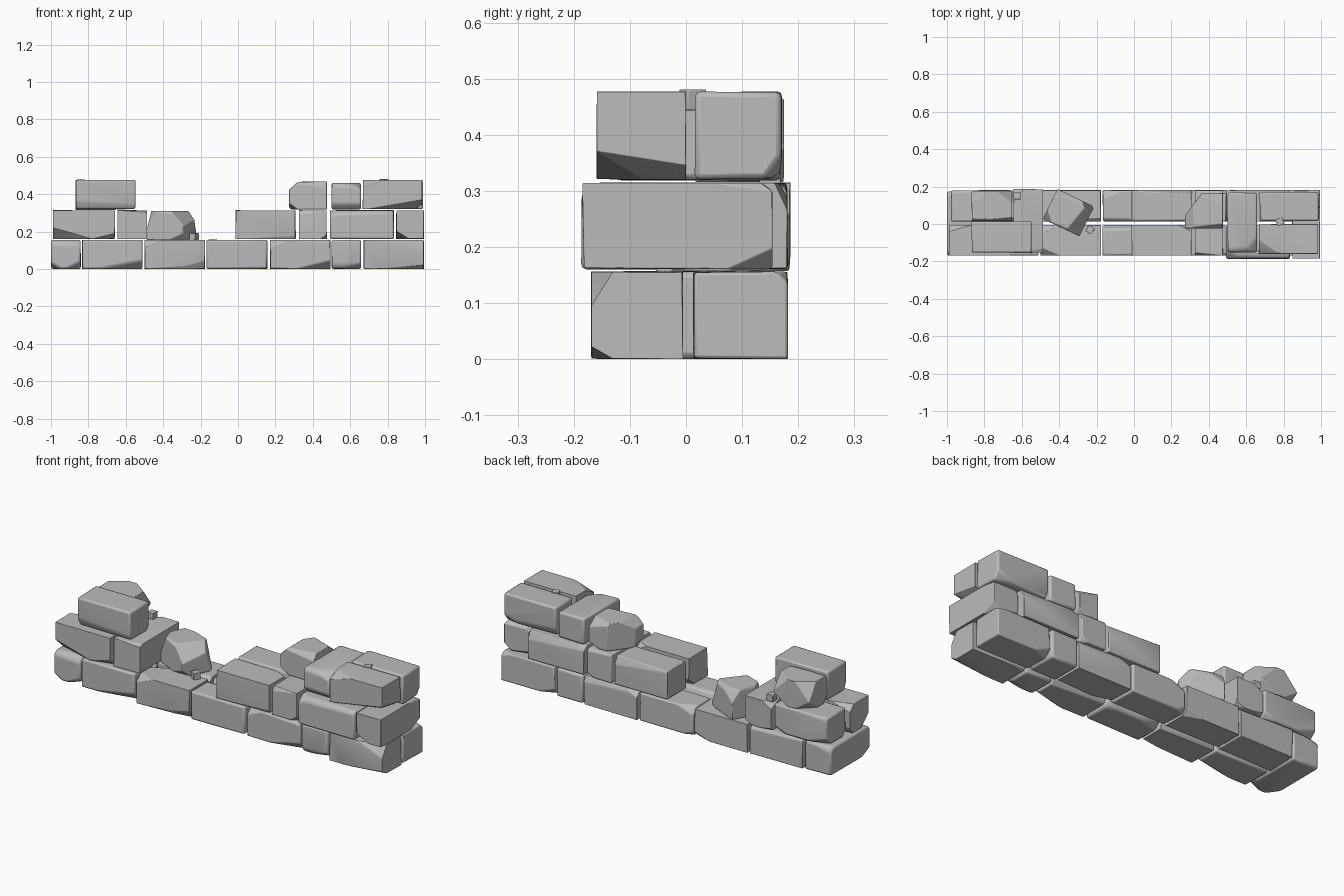
import bpy, bmesh, random
from mathutils import Vector, Matrix

random.seed(7)
default = bpy.data.objects.get("Cube")
if default:
    bpy.data.objects.remove(default, do_unlink=True)

# One flat stone colour
stone_grey = bpy.data.materials.new("stone_grey")
stone_grey.use_nodes = True
colour = (0.5, 0.5, 0.5, 1)
stone_grey.diffuse_color = colour
stone_grey.node_tree.nodes["Principled BSDF"].inputs["Base Color"].default_value = colour


def chop(bm, direction, depth):
    """Slice a unit block by a plane lying `depth` inside its corner or edge."""
    n = Vector(direction)
    reach = sum(abs(c) for c in n) - depth
    geom = bm.verts[:] + bm.edges[:] + bm.faces[:]
    bmesh.ops.bisect_plane(bm, geom=geom, plane_co=n * (reach / n.length_squared),
                           plane_no=n, clear_outer=True)
    rim = [e for e in bm.edges if e.is_boundary]
    if rim:
        bmesh.ops.holes_fill(bm, edges=rim, sides=0)


def sign():
    return random.choice((-1, 1))


def stone(name, xs, ys, zs, chips=(), yaw=0, wear=4, bevel=0.011):
    """A rough hewn block filling the given ranges, with large chips then random wear."""
    bm = bmesh.new()
    bmesh.ops.create_cube(bm, size=2)
    for v in bm.verts:
        v.co *= 1 - random.uniform(0, 0.03)
    for direction, depth in chips:
        chop(bm, direction, depth)
    for i in range(wear):
        if i % 2:   # knocked corner
            n = (sign() * random.uniform(0.5, 1), sign(), sign())
            chop(bm, n, random.uniform(0.25, 0.6))
        else:       # worn long edge
            n = (random.uniform(-0.12, 0.12), sign(), sign() * random.uniform(0.4, 1))
            chop(bm, n, random.uniform(0.12, 0.3))
    ranges = (xs, ys, zs)
    size = [(hi - lo) / 2 for lo, hi in ranges]
    centre = [(hi + lo) / 2 for lo, hi in ranges]
    bm.transform(Matrix.Diagonal((*size, 1)))
    bmesh.ops.rotate(bm, verts=bm.verts, matrix=Matrix.Rotation(yaw, 3, "Z"))
    bmesh.ops.recalc_face_normals(bm, faces=bm.faces)
    mesh = bpy.data.meshes.new(name)
    bm.to_mesh(mesh)
    bm.free()
    mesh.materials.append(stone_grey)
    obj = bpy.data.objects.new(name, mesh)
    obj.location = centre
    bpy.context.collection.objects.link(obj)
    mod = obj.modifiers.new("worn_edges", "BEVEL")
    mod.width = bevel
    mod.segments = 2
    mod.limit_method = "ANGLE"
    mod.angle_limit = 0.35
    bpy.ops.object.select_all(action="DESELECT")
    obj.select_set(True)
    bpy.context.view_layer.objects.active = obj
    bpy.ops.object.shade_smooth_by_angle(angle=0.6)
    return obj


FRONT, BACK, FULL = (-0.17, -0.005), (0.012, 0.182), (-0.17, 0.175)
LOW, MID, TOP = (0, 0.157), (0.16, 0.315), (0.32, 0.478)

# Bottom course: one through stone, then two matching faces of blocks
stone("bottom_end_stone", (-1, -0.84), FULL, LOW, [((0.5, -1, -1), 0.5)])
joints = [(-0.835, -0.51), (-0.5, -0.175), (-0.17, 0.16), (0.17, 0.495),
          (0.5, 0.66), (0.67, 0.995)]
big_chips = {
    0: [((0.4, -1, -1), 0.6)],
    1: [((0.3, -1, -0.6), 0.35)],
    3: [((0.5, -1, -1), 0.6)],
    4: [((0.2, -0.6, -1), 0.4)],
    5: [((0.5, -1, 0.6), 0.5), ((0.2, -0.6, -1), 0.3)],
}
for i, xs in enumerate(joints):
    stone(f"bottom_front_stone_{i}", xs, FRONT, LOW, big_chips.get(i, ()))
    stone(f"bottom_back_stone_{i}", xs, BACK, LOW)

# Middle course: broken open between its two halves
stone("middle_front_stone_right", (-0.99, -0.655), FRONT, MID, [((-0.6, -1, -1), 0.8)])
stone("middle_back_stone_right", (-0.98, -0.655), BACK, MID)
stone("middle_through_stone_right", (-0.645, -0.485), (-0.155, 0.187), MID)
for i, xs in enumerate([(-0.015, 0.31), (0.325, 0.475), (0.49, 0.835)]):
    front = (-0.187, -0.005) if i == 2 else FRONT
    stone(f"middle_front_stone_{i}", xs, front, MID)
    stone(f"middle_back_stone_{i}", xs, BACK, MID)
stone("middle_through_stone_left", (0.845, 0.995), (-0.187, 0.155), MID,
      [((1, 0.3, 1), 0.2), ((-0.6, -1, -1), 0.6)])

# Top course: remains at both ends
stone("top_front_stone_right", (-0.87, -0.545), (-0.155, 0.015), TOP, wear=2)
stone("top_back_boulder_right", (-0.87, -0.65), (0.015, 0.175), (0.315, 0.465),
      [((-1, 1, 0.6), 0.8), ((1, 1, 0.7), 0.8), ((1, 0.6, -1), 0.8),
       ((-1, 0.8, -1), 0.8)], bevel=0.018)
stone("top_through_stone_left", (0.5, 0.66), (-0.155, 0.17), (0.318, 0.462), wear=3)
stone("top_front_stone_left", (0.665, 0.985), (-0.16, 0), TOP,
      [((0.35, -0.5, -1), 0.65), ((-0.7, -0.5, 1), 0.5), ((0.8, -0.1, -0.6), 0.4)], wear=2)
stone("top_back_stone_left", (0.67, 0.99), (0.015, 0.172), TOP, [((0.4, 1, -0.7), 0.4)])
stone("top_boulder_left", (0.27, 0.475), (-0.025, 0.165), (0.318, 0.468),
      [((-1, 0.7, 0), 0.9), ((-1, 0, 0.8), 0.5), ((0.4, 1, 1), 0.6),
       ((-1, -0.4, -1), 0.5)], bevel=0.016)

# Fallen boulder resting in the gap
stone("fallen_boulder", (-0.46, -0.24), (-0.03, 0.15), (0.155, 0.312),
      [((1, -0.2, 0.7), 0.75), ((-0.5, 1, 0.6), 0.5), ((1, 1, 0.3), 0.7),
       ((-1, -0.8, 0.4), 0.5)], yaw=-0.45, bevel=0.018)

# Loose pebbles
for i, spot in enumerate([(-0.625, 0.15, 0.33), (-0.235, -0.03, 0.173), (0.78, 0.012, 0.462)]):
    stone(f"pebble_{i}", *[(c - 0.019, c + 0.019) for c in spot], yaw=i, bevel=0.005)
